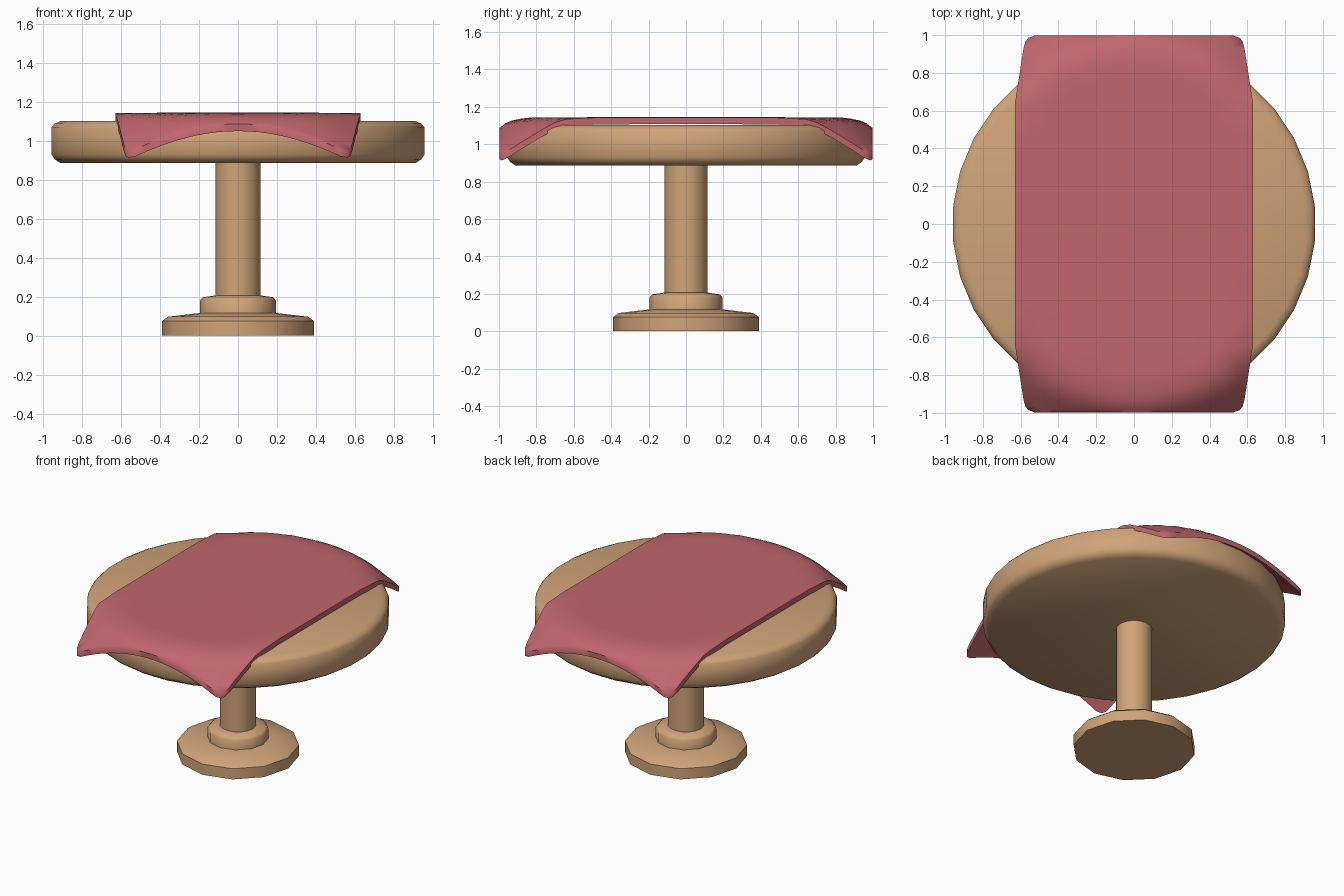
import bpy, bmesh, math

if "Cube" in bpy.data.objects:
    bpy.data.objects.remove(bpy.data.objects["Cube"])


def material(name, rgb):
    m = bpy.data.materials.new(name)
    m.diffuse_color = (*rgb, 1)
    m.use_nodes = True
    m.node_tree.nodes["Principled BSDF"].inputs["Base Color"].default_value = m.diffuse_color
    return m


wood = material("light_wood", (0.63, 0.37, 0.19))
red = material("red_cloth", (0.53, 0.135, 0.15))


def finish(bm, name, mat, angle):
    bmesh.ops.recalc_face_normals(bm, faces=bm.faces)
    me = bpy.data.meshes.new(name)
    bm.to_mesh(me)
    bm.free()
    ob = bpy.data.objects.new(name, me)
    bpy.context.collection.objects.link(ob)
    me.materials.append(mat)
    bpy.ops.object.select_all(action='DESELECT')
    ob.select_set(True)
    bpy.context.view_layer.objects.active = ob
    bpy.ops.object.shade_smooth_by_angle(angle=math.radians(angle))
    return ob


def turned(name, profile, sides, offset=0.0, angle=50):
    """Capped solid of revolution from (radius, height) points."""
    bm = bmesh.new()
    rings = []
    for r, z in profile:
        rings.append([bm.verts.new((r * math.cos(2 * math.pi * (i + offset) / sides),
                                    r * math.sin(2 * math.pi * (i + offset) / sides), z))
                      for i in range(sides)])
    for a, b in zip(rings, rings[1:]):
        for i in range(sides):
            j = (i + 1) % sides
            bm.faces.new((a[i], a[j], b[j], b[i]))
    bm.faces.new(rings[0])
    bm.faces.new(rings[-1])
    return finish(bm, name, wood, angle)


# Pedestal: stepped foot and column
turned("foot", [(0.39, 0), (0.39, 0.075), (0.36, 0.097), (0.19, 0.117)], 12)
turned("collar", [(0.195, 0.10), (0.195, 0.18), (0.18, 0.197), (0.11, 0.207)], 12)
turned("column", [(0.116, 0.15), (0.116, 0.90)], 16)

# Round tabletop with softened rims
turned("tabletop", [(0.915, 0.885), (0.945, 0.905), (0.962, 0.93), (0.962, 1.07),
                    (0.945, 1.088), (0.915, 1.102)], 32, 0.5)


def interp(points, t):
    for (a, p), (b, q) in zip(points, points[1:]):
        if t <= b:
            return p + (q - p) * max(0, t - a) / (b - a)
    return points[-1][1]


# Tablecloth: flat over the table, drooping with distance past its rim
WIDTH = [(0, 0.63), (0.64, 0.63), (0.93, 0.585), (0.965, 0.575), (0.985, 0.56), (0.998, 0.525)]
DROP = [(0, 1.145), (0.84, 1.143), (0.92, 1.130), (0.96, 1.115), (1.0, 1.085), (1.14, 0.945)]
half = [0.2, 0.45, 0.64, 0.7, 0.76, 0.82, 0.88, 0.93, 0.965, 0.985, 0.998]
rows = [-y for y in reversed(half)] + [0] + half
cols = [i / 10 for i in range(-10, 11)]
THICK = 0.037

bm = bmesh.new()
top, under = [], []
for y in rows:
    w = interp(WIDTH, abs(y))
    t, u = [], []
    for c in cols:
        x = c * w
        z = interp(DROP, math.hypot(x, y))
        z -= 0.025 * c ** 6 * interp([(0, 0), (0.66, 0), (0.78, 1), (0.998, 0)], abs(y))
        t.append(bm.verts.new((x, y, z)))
        u.append(bm.verts.new((x, y, z - THICK)))
    top.append(t)
    under.append(u)
nr, nc = len(rows), len(cols)
for i in range(nr - 1):
    for j in range(nc - 1):
        for g in (top, under):
            bm.faces.new((g[i][j], g[i][j + 1], g[i + 1][j + 1], g[i + 1][j]))
# hem around the border
border = ([(0, j) for j in range(nc)] + [(i, nc - 1) for i in range(1, nr)]
          + [(nr - 1, j) for j in range(nc - 2, -1, -1)] + [(i, 0) for i in range(nr - 2, 0, -1)])
for (a, b), (c, d) in zip(border, border[1:] + border[:1]):
    bm.faces.new((top[a][b], top[c][d], under[c][d], under[a][b]))
finish(bm, "tablecloth", red, 50)
